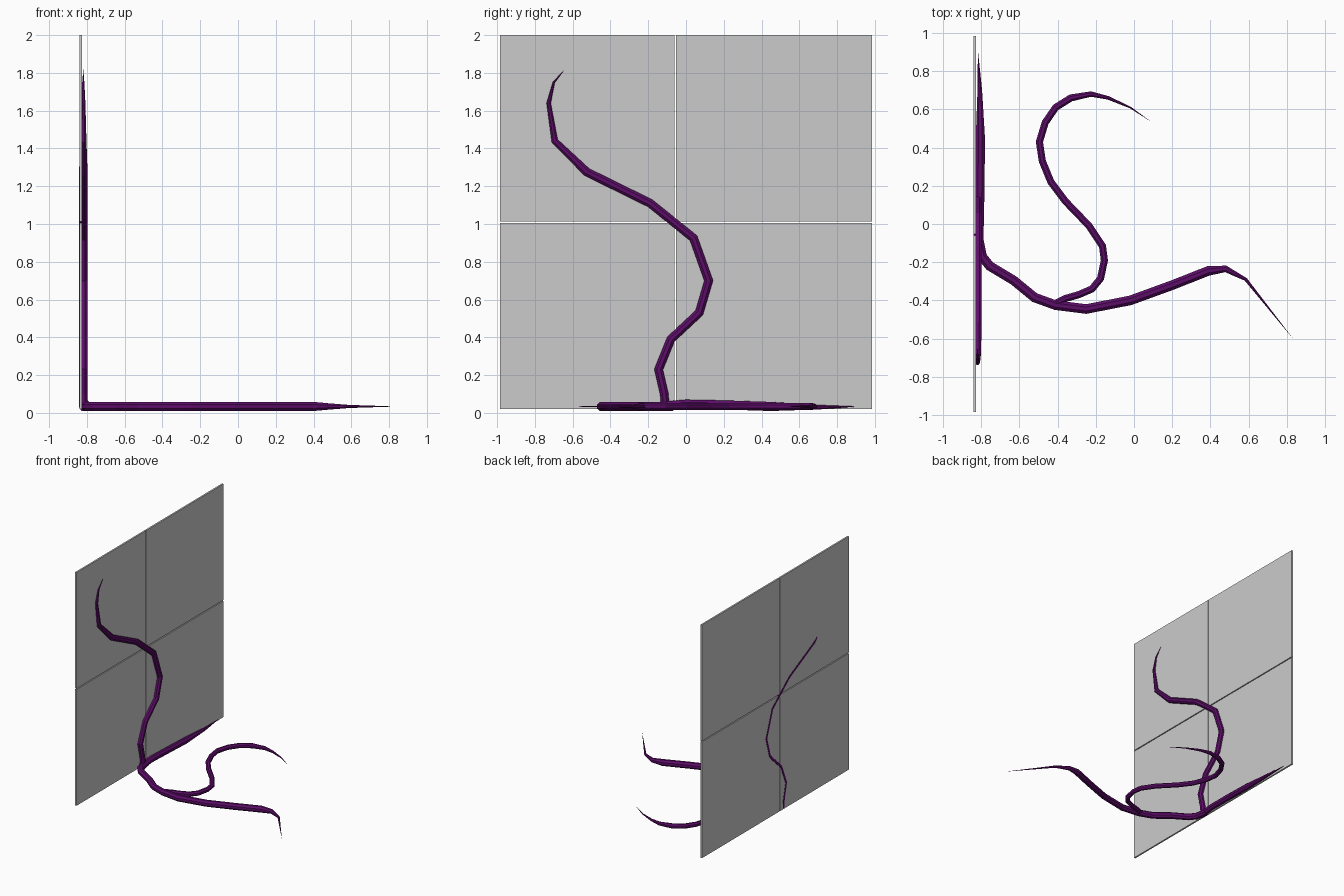
import bpy, bmesh, math
from mathutils import Vector

if "Cube" in bpy.data.objects:
    bpy.data.objects.remove(bpy.data.objects["Cube"])

purple = bpy.data.materials.new("vine_purple")
purple.diffuse_color = (0.11, 0.004, 0.14, 1)
purple.use_nodes = True
purple.node_tree.nodes["Principled BSDF"].inputs["Base Color"].default_value = purple.diffuse_color


def box(name, lo, hi):
    bpy.ops.mesh.primitive_cube_add(size=1, location=[(a + b) / 2 for a, b in zip(lo, hi)])
    ob = bpy.context.object
    ob.name = name
    ob.scale = [b - a for a, b in zip(lo, hi)]
    return ob


def vine(name, pts, radius, normal, thin_from, sides=8):
    """Low-poly tube along a path, tapering to a point after index thin_from."""
    pts = [Vector(p) for p in pts]
    normal = Vector(normal)
    bm = bmesh.new()
    n = len(pts)
    rings = []
    for i, p in enumerate(pts[:-1]):
        ahead = (pts[i + 1] - p).normalized()
        back = (p - pts[i - 1]).normalized() if i else ahead
        t = (ahead + back).normalized()
        side = t.cross(normal).normalized()
        up = side.cross(t)
        miter = 1 / max(t.dot(ahead), 0.75)
        f = max(0, i - thin_from) / (n - 1 - thin_from)
        r = radius * (1 - f)
        ring = []
        for k in range(sides):
            a = 2 * math.pi * (k + 0.5) / sides
            ring.append(bm.verts.new(p + side * r * miter * math.cos(a) + up * r * math.sin(a)))
        rings.append(ring)
    for a, b in zip(rings, rings[1:]):
        for k in range(sides):
            j = (k + 1) % sides
            bm.faces.new((a[k], a[j], b[j], b[k]))
    tip = bm.verts.new(pts[-1])
    for k in range(sides):
        bm.faces.new((rings[-1][k], rings[-1][(k + 1) % sides], tip))
    bm.faces.new(rings[0])
    bmesh.ops.recalc_face_normals(bm, faces=bm.faces)
    me = bpy.data.meshes.new(name)
    bm.to_mesh(me)
    bm.free()
    me.materials.append(purple)
    ob = bpy.data.objects.new(name, me)
    bpy.context.collection.objects.link(ob)


# Wall of four thin panels with narrow seams
for col, (y0, y1) in enumerate([(-0.985, -0.06), (-0.052, 0.985)]):
    for row, (z0, z1) in enumerate([(0.02, 1.006), (1.014, 2.0)]):
        box(f"wall_panel_{col}_{row}", (-0.84, y0, z0), (-0.826, y1, z1))

# Main vine across the floor
main = [(-0.815, -0.07), (-0.795, -0.17), (-0.755, -0.22), (-0.63, -0.295), (-0.52, -0.385),
        (-0.41, -0.425), (-0.25, -0.445), (-0.02, -0.40), (0.20, -0.32), (0.39, -0.245),
        (0.48, -0.235), (0.585, -0.29), (0.84, -0.61)]
vine("floor_vine", [(x, y, 0.034) for x, y in main], 0.027, (0, 0, 1), 9)

# Curling side shoot on the floor
shoot = [(-0.41, -0.415), (-0.36, -0.39), (-0.29, -0.37), (-0.22, -0.34), (-0.175, -0.285),
         (-0.155, -0.19), (-0.165, -0.115), (-0.235, -0.01), (-0.36, 0.12), (-0.435, 0.22),
         (-0.48, 0.33), (-0.495, 0.43), (-0.465, 0.53), (-0.41, 0.61), (-0.33, 0.66),
         (-0.225, 0.68), (-0.135, 0.66), (-0.02, 0.61), (0.09, 0.535)]
vine("floor_shoot", [(x, y, 0.034) for x, y in shoot], 0.02, (0, 0, 1), 14)

# Vine climbing the wall
climb = [(-0.11, 0.03), (-0.115, 0.10), (-0.145, 0.23), (-0.08, 0.39), (0.07, 0.53),
         (0.12, 0.70), (0.04, 0.925), (-0.19, 1.11), (-0.525, 1.275), (-0.695, 1.44),
         (-0.727, 1.64), (-0.70, 1.75), (-0.64, 1.82)]
vine("wall_vine", [(-0.819, y, z) for y, z in climb], 0.024, (1, 0, 0), 8)

# Vine running along the foot of the wall
foot = [(-0.815, -0.14, 0.034), (-0.81, 0.0, 0.046), (-0.806, 0.2, 0.042), (-0.804, 0.45, 0.034),
        (-0.807, 0.70, 0.030), (-0.817, 0.91, 0.034)]
vine("foot_vine", foot, 0.026, (0, 0, 1), 3)
